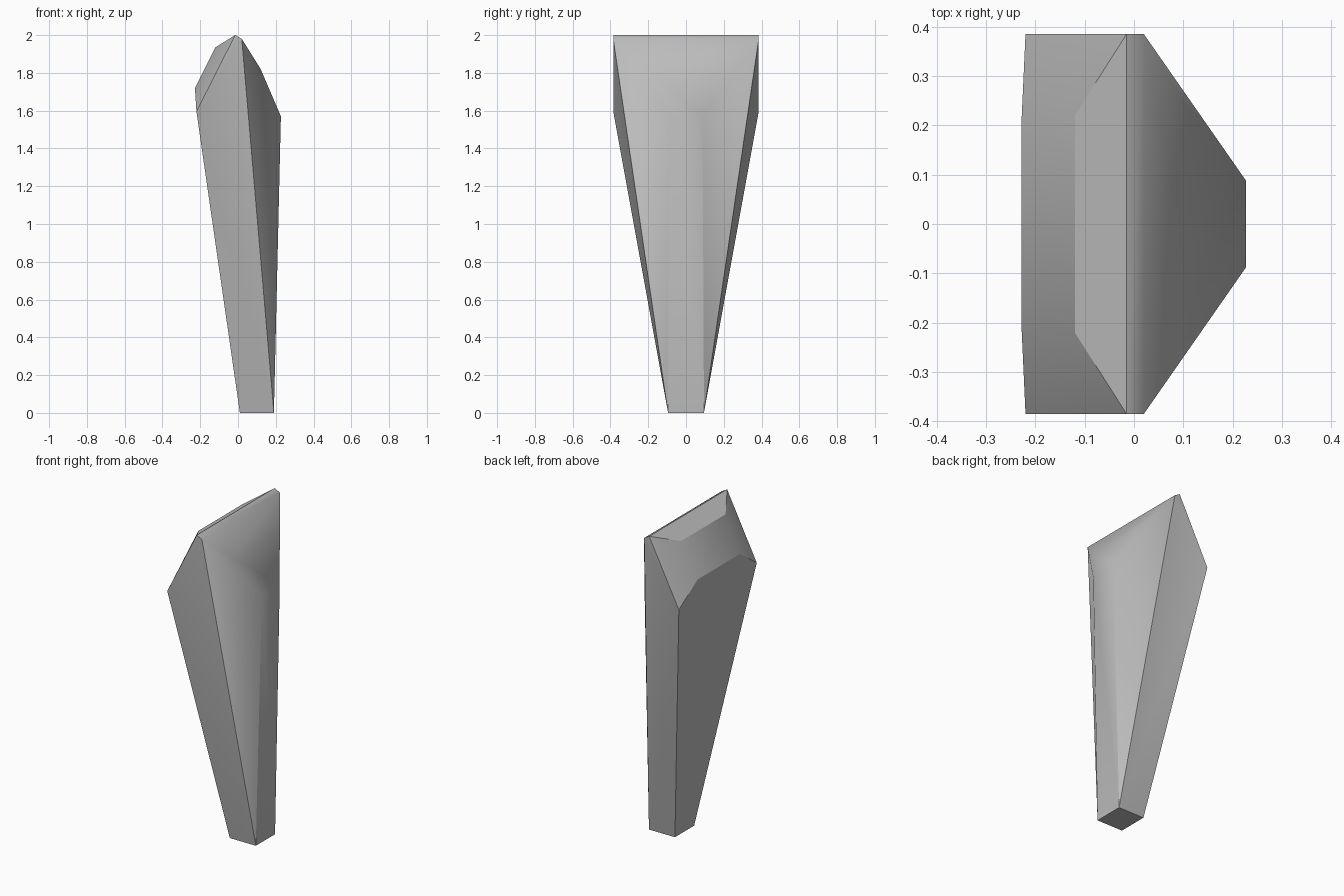
import bpy
import bmesh
import math

default_cube = bpy.data.objects.get("Cube")
if default_cube:
    bpy.data.objects.remove(default_cube, do_unlink=True)

# Plain grey stone
stone = bpy.data.materials.new("grey_stone")
stone.use_nodes = True
grey = (0.5, 0.5, 0.5, 1.0)
stone.diffuse_color = grey
stone.node_tree.nodes["Principled BSDF"].inputs["Base Color"].default_value = grey

# Corner pairs (x, half width, z), mirrored front to back
corners = [
    (0.01, 0.095, 0.0), (0.19, 0.095, 0.0),       # small square foot
    (0.227, 0.088, 1.57), (0.12, 0.21, 1.82),     # keel side and its shoulder
    (0.02, 0.385, 1.98), (-0.015, 0.385, 2.0),    # narrow top ridge
    (-0.12, 0.22, 1.935), (-0.228, 0.21, 1.72),   # bevelled crown
    (-0.22, 0.385, 1.595),                        # broad side corner
]

# Faceted shard as the skin around the mirrored corners
bm = bmesh.new()
for x, half_width, z in corners:
    for side in (-1, 1):
        bm.verts.new((x, side * half_width, z))
bmesh.ops.convex_hull(bm, input=bm.verts)
bmesh.ops.dissolve_limit(bm, angle_limit=math.radians(1),
                         verts=bm.verts, edges=bm.edges)
bmesh.ops.recalc_face_normals(bm, faces=bm.faces)
mesh = bpy.data.meshes.new("stone_shard")
bm.to_mesh(mesh)
bm.free()
mesh.materials.append(stone)

shard = bpy.data.objects.new("stone_shard", mesh)
bpy.context.collection.objects.link(shard)
bpy.context.view_layer.objects.active = shard
shard.select_set(True)
bpy.ops.object.shade_smooth_by_angle(angle=math.radians(30))
